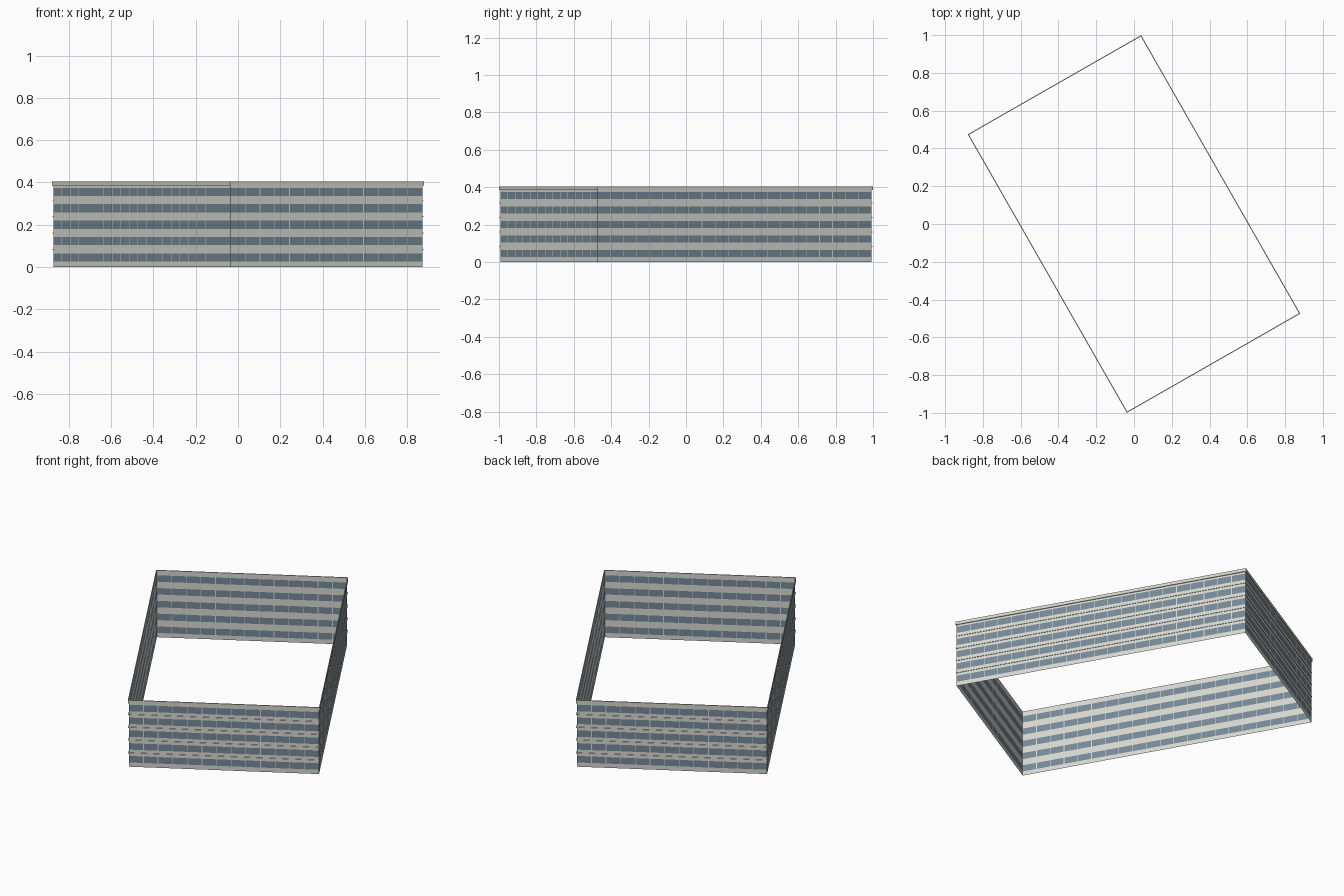
import bpy, bmesh, math
from mathutils import Matrix, Vector

cube = bpy.data.objects.get("Cube")
if cube:
    bpy.data.objects.remove(cube, do_unlink=True)

TURN = Matrix.Rotation(math.radians(29.75), 4, 'Z')
HALF_W, HALF_L = 0.524, 0.844      # wall plane half sizes
TOP, FLOORS, PITCH = 0.405, 5, 0.0775
SILL, HEAD = 0.026, 0.065          # window band within a storey
GAP = 0.0035                       # pier between neighbouring windows


def material(name, rgb):
    m = bpy.data.materials.new(name)
    m.use_nodes = True
    m.diffuse_color = (*rgb, 1)
    bsdf = next(n for n in m.node_tree.nodes if n.type == 'BSDF_PRINCIPLED')
    bsdf.inputs["Base Color"].default_value = (*rgb, 1)
    bsdf.inputs["Roughness"].default_value = 0.8
    return m


WALL = material("pale_wall", (0.68, 0.68, 0.64))
GLASS = material("blue_grey_glass", (0.18, 0.25, 0.31))
COPING = material("greenish_coping", (0.65, 0.67, 0.58))


def finish(name, bm, mats):
    bm.transform(TURN)
    mesh = bpy.data.meshes.new(name)
    bm.to_mesh(mesh)
    bm.free()
    for m in mats:
        mesh.materials.append(m)
    obj = bpy.data.objects.new(name, mesh)
    bpy.context.collection.objects.link(obj)
    return obj


def wall(name, start, end, bays):
    """Thin wall sheet split into a grid, with glass cells in each storey."""
    start, end = Vector(start), Vector(end)
    length = (end - start).length
    bay = length / bays
    xs = [0]
    for i in range(bays):
        xs += [i * bay + GAP / 2, (i + 1) * bay - GAP / 2]
    xs.append(length)
    zs = [0]
    for f in range(FLOORS):
        zs += [f * PITCH + SILL, f * PITCH + HEAD]
    zs.append(TOP)
    bm = bmesh.new()
    grid = [[bm.verts.new((*start.lerp(end, x / length), z)) for x in xs] for z in zs]
    for r in range(len(zs) - 1):
        for c in range(len(xs) - 1):
            face = bm.faces.new((grid[r][c], grid[r][c + 1],
                                 grid[r + 1][c + 1], grid[r + 1][c]))
            face.material_index = r % 2 and c % 2
    finish(name, bm, [WALL, GLASS])


def ring(name, z0, z1, out, mat):
    """Rectangular band projecting outward from the wall plane."""
    bm = bmesh.new()
    loops = []
    for d, z in ((0, z0), (out, z0), (out, z1), (0, z1)):
        w, l = HALF_W + d, HALF_L + d
        loops.append([bm.verts.new((sx * w, sy * l, z))
                      for sx, sy in ((-1, -1), (1, -1), (1, 1), (-1, 1))])
    for a, b in zip(loops, loops[1:]):
        for i in range(4):
            j = (i + 1) % 4
            bm.faces.new((a[i], a[j], b[j], b[i]))
    finish(name, bm, [mat])


# Four walls
corners = [(-HALF_W, -HALF_L), (HALF_W, -HALF_L), (HALF_W, HALF_L), (-HALF_W, HALF_L)]
for i, name in enumerate(("front_wall", "left_wall", "back_wall", "right_wall")):
    wall(name, corners[i], corners[(i + 1) % 4], 21 if i % 2 else 13)

# Thin ledges between storeys
for f in range(1, FLOORS):
    ring("storey_ledge_%d" % f, f * PITCH + 0.004, f * PITCH + 0.008, 0.003, WALL)

# Projecting coping around the top
ring("roof_coping", 0.386, TOP, 0.005, COPING)
